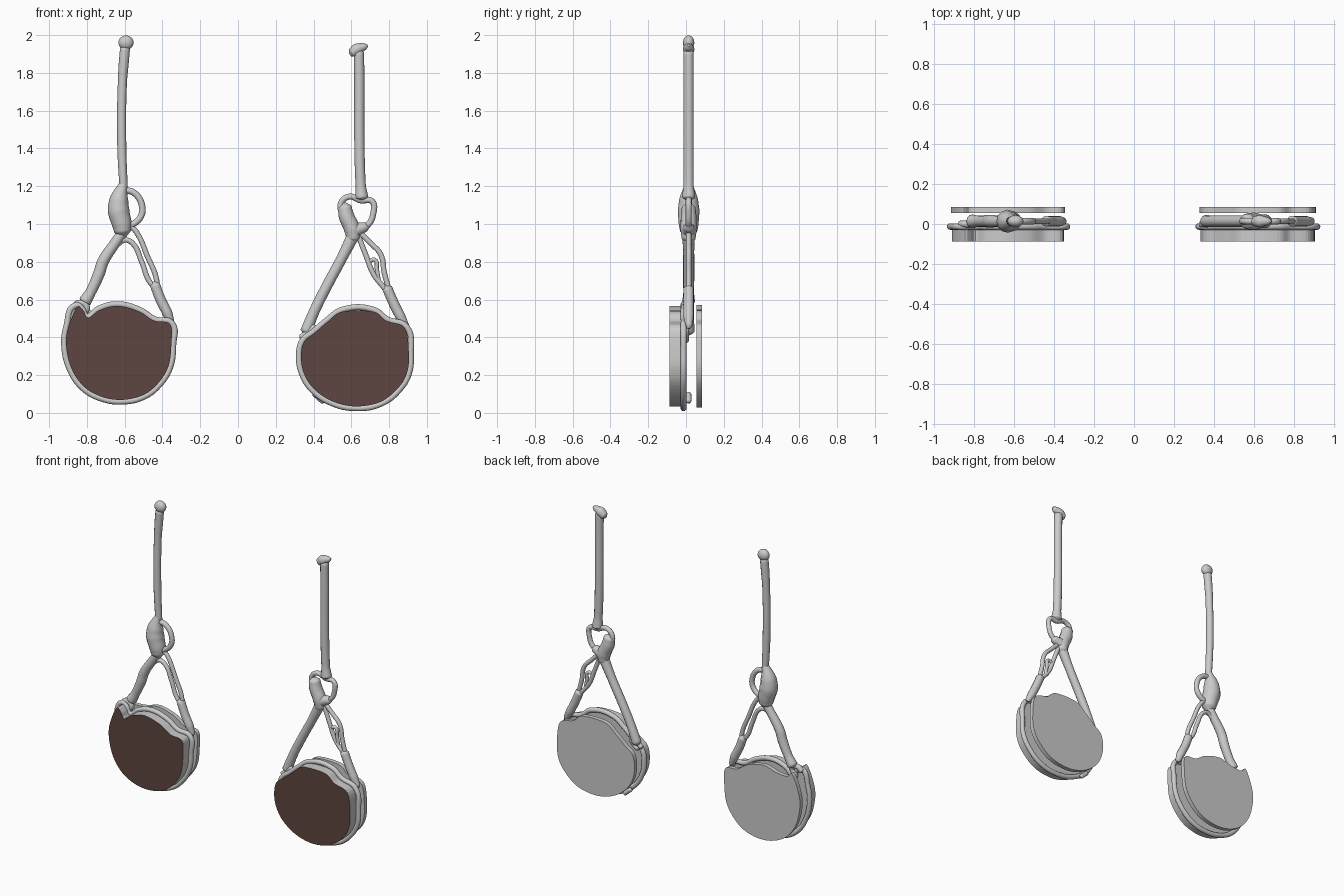
import bpy, bmesh
from mathutils import Vector

if "Cube" in bpy.data.objects:
    bpy.data.objects.remove(bpy.data.objects["Cube"])

CHAIN_Y = 0.014


def material(name, rgb):
    m = bpy.data.materials.new(name)
    m.use_nodes = True
    m.diffuse_color = (*rgb, 1)
    m.node_tree.nodes["Principled BSDF"].inputs["Base Color"].default_value = (*rgb, 1)
    return m


silver = material("silver grey", (0.6, 0.6, 0.6))
brown = material("dark brown", (0.11, 0.06, 0.05))


def link(name, data):
    ob = bpy.data.objects.new(name, data)
    bpy.context.collection.objects.link(ob)
    return ob


def tube(name, pts, radius, y=CHAIN_Y, closed=False, taper=True):
    """Smooth rod through (x, z) or (x, z, radius factor) points."""
    cu = bpy.data.curves.new(name, "CURVE")
    cu.dimensions = "3D"
    cu.bevel_depth = radius
    cu.bevel_resolution = 4
    cu.resolution_u = 6
    cu.use_fill_caps = True
    sp = cu.splines.new("BEZIER")
    pts = [(p[0], p[1], p[2] if len(p) > 2 else 1) for p in pts]
    if taper and not closed:
        # rounded tips: short extra points that shrink
        def tip(a, b):
            d = Vector((a[0] - b[0], a[1] - b[1])).normalized() * radius * 0.6
            return (a[0] + d.x, a[1] + d.y, a[2] * 0.35)
        pts = [tip(pts[0], pts[1])] + pts + [tip(pts[-1], pts[-2])]
    sp.bezier_points.add(len(pts) - 1)
    for bp, (x, z, r) in zip(sp.bezier_points, pts):
        bp.co = (x, y, z)
        bp.radius = r
        bp.handle_left_type = bp.handle_right_type = "AUTO"
    sp.use_cyclic_u = closed
    cu.materials.append(silver)
    return link(name, cu)


def blob(name, x, z, sx, sz, sy=0.03):
    """Rounded lump of cast metal."""
    bm = bmesh.new()
    bmesh.ops.create_uvsphere(bm, u_segments=20, v_segments=12, radius=1)
    for v in bm.verts:
        v.co = (x + v.co.x * sx, CHAIN_Y + v.co.y * sy, z + v.co.z * sz)
    for f in bm.faces:
        f.smooth = True
    me = bpy.data.meshes.new(name)
    bm.to_mesh(me)
    bm.free()
    me.materials.append(silver)
    return link(name, me)


def smooth_loop(pts, steps=6):
    """Closed Catmull-Rom outline."""
    out, n = [], len(pts)
    for i in range(n):
        a, b, c, d = (Vector(pts[(i + k) % n]) for k in (-1, 0, 1, 2))
        for s in range(steps):
            t = s / steps
            out.append(0.5 * (2 * b + (c - a) * t + (2 * a - 5 * b + 4 * c - d) * t * t
                              + (3 * b - a - 3 * c + d) * t ** 3))
    return out


def plate(name, outline, y0, y1, scale, front_mat=None):
    """Flat-sided slab between two depths, with an optional coloured front."""
    pts = smooth_loop(outline)
    xs, zs = [p.x for p in pts], [p.y for p in pts]
    mid = Vector(((min(xs) + max(xs)) / 2, (min(zs) + max(zs)) / 2))
    bm = bmesh.new()
    face = bm.faces.new([bm.verts.new((q.x, y0, q.y))
                         for q in (mid + (p - mid) * scale for p in pts)])
    ext = bmesh.ops.extrude_face_region(bm, geom=[face], use_keep_orig=True)
    for v in ext["geom"]:
        if isinstance(v, bmesh.types.BMVert):
            v.co.y = y1
    bmesh.ops.recalc_face_normals(bm, faces=bm.faces)
    for f in bm.faces:
        f.material_index = int(front_mat is not None and f.normal.y < -0.9)
    me = bpy.data.meshes.new(name)
    bm.to_mesh(me)
    bm.free()
    me.materials.append(silver)
    if front_mat:
        me.materials.append(front_mat)
    return link(name, me)


def pendant(side, outline, back_outline):
    plate(side + "_front_disc", outline, -0.088, -0.02, 0.965, brown)
    plate(side + "_back_plate", back_outline, 0.056, 0.085, 0.985)
    tube(side + "_rim", outline, 0.016, y=-0.013, closed=True)


# Pendant outlines
right_disc = [(-0.86, 0.57), (-0.908, 0.46), (-0.92, 0.36), (-0.89, 0.23), (-0.82, 0.13),
              (-0.72, 0.075), (-0.61, 0.06), (-0.5, 0.085), (-0.42, 0.145), (-0.36, 0.24),
              (-0.343, 0.36), (-0.35, 0.475), (-0.44, 0.495), (-0.52, 0.545),
              (-0.64, 0.575), (-0.74, 0.55), (-0.8, 0.51), (-0.825, 0.55)]
left_disc = [(0.34, 0.38), (0.323, 0.3), (0.338, 0.21), (0.39, 0.125), (0.49, 0.055),
             (0.62, 0.025), (0.76, 0.05), (0.86, 0.13), (0.905, 0.21), (0.915, 0.31),
             (0.893, 0.455), (0.79, 0.495), (0.72, 0.545), (0.55, 0.545),
             (0.47, 0.49), (0.4, 0.43)]
pendant("right", right_disc, right_disc[:-2] + [(-0.82, 0.545)])
pendant("left", left_disc, left_disc)

# Right earring: post, knot, link and two hanging straps
tube("right_post", [(-0.605, 1.19, 0.9), (-0.615, 1.4), (-0.612, 1.75), (-0.605, 1.85, 1.1),
                    (-0.598, 1.93, 1.1)], 0.024)
blob("right_post_head", -0.593, 1.96, 0.04, 0.038)
tube("right_knot", [(-0.608, 1.21, 0.45), (-0.63, 1.13, 1), (-0.632, 1.07, 1.15),
                    (-0.615, 1.0, 1.05), (-0.61, 0.96, 0.9)], 0.05)
tube("right_link", [(-0.61, 1.18), (-0.55, 1.165), (-0.507, 1.09), (-0.52, 1.03),
                    (-0.58, 0.985)], 0.017)
tube("right_solid_strap", [(-0.615, 0.95), (-0.65, 0.9), (-0.715, 0.8, 1.1), (-0.735, 0.74, 1.1),
                           (-0.78, 0.64), (-0.81, 0.59, 1.2)], 0.028)
tube("right_strap_hook", [(-0.87, 0.56), (-0.84, 0.582), (-0.8, 0.56), (-0.82, 0.51),
                          (-0.8, 0.51)], 0.017, y=0)
tube("right_open_strap_outer", [(-0.57, 0.99), (-0.54, 0.96), (-0.48, 0.83), (-0.43, 0.7),
                                (-0.43, 0.66)], 0.014)
tube("right_open_strap_inner", [(-0.64, 0.89), (-0.6, 0.915), (-0.56, 0.9), (-0.51, 0.8),
                                (-0.465, 0.69), (-0.43, 0.66)], 0.014)
tube("right_strap_end", [(-0.44, 0.68), (-0.41, 0.6), (-0.375, 0.53), (-0.355, 0.48, 0.7)], 0.027)

# Left earring: post with wide head, ring, knot and two straps
tube("left_post", [(0.64, 1.91), (0.642, 1.8), (0.643, 1.4), (0.65, 1.2), (0.655, 1.14, 1.3)], 0.027)
tube("left_post_head", [(0.605, 1.905), (0.63, 1.925, 1.2), (0.672, 1.94, 0.7)], 0.026)
tube("left_ring", [(0.545, 1.11), (0.59, 1.145), (0.65, 1.125), (0.71, 1.12), (0.717, 1.06),
                   (0.68, 0.99), (0.61, 0.985), (0.56, 1.04)], 0.016, closed=True)
tube("left_knot_upper", [(0.565, 1.09), (0.575, 1.04, 1.15), (0.605, 0.97, 1.2), (0.61, 0.92)], 0.036)
tube("left_knot_cross", [(0.675, 0.985, 0.7), (0.63, 0.97), (0.59, 0.95)], 0.036)
tube("left_solid_strap", [(0.61, 0.94, 1.2), (0.55, 0.82), (0.475, 0.68), (0.405, 0.54),
                          (0.36, 0.43, 1.1)], 0.028)
tube("left_strap_hook", [(0.335, 0.4), (0.37, 0.425), (0.405, 0.45), (0.375, 0.39), (0.36, 0.385)],
     0.016, y=0)
tube("left_open_strap_outer", [(0.65, 0.95), (0.7, 0.9), (0.755, 0.84), (0.775, 0.74),
                               (0.8, 0.65)], 0.014)
tube("left_open_strap_inner", [(0.64, 0.93), (0.675, 0.84), (0.72, 0.73), (0.775, 0.66),
                               (0.8, 0.62)], 0.014)
tube("left_strap_bridge", [(0.69, 0.8), (0.725, 0.81), (0.735, 0.76), (0.745, 0.7)], 0.011)
tube("left_strap_end", [(0.79, 0.66), (0.82, 0.59), (0.86, 0.51), (0.888, 0.46, 0.7)], 0.027)
tube("left_lower_tab", [(0.405, 0.1), (0.45, 0.06)], 0.014)
